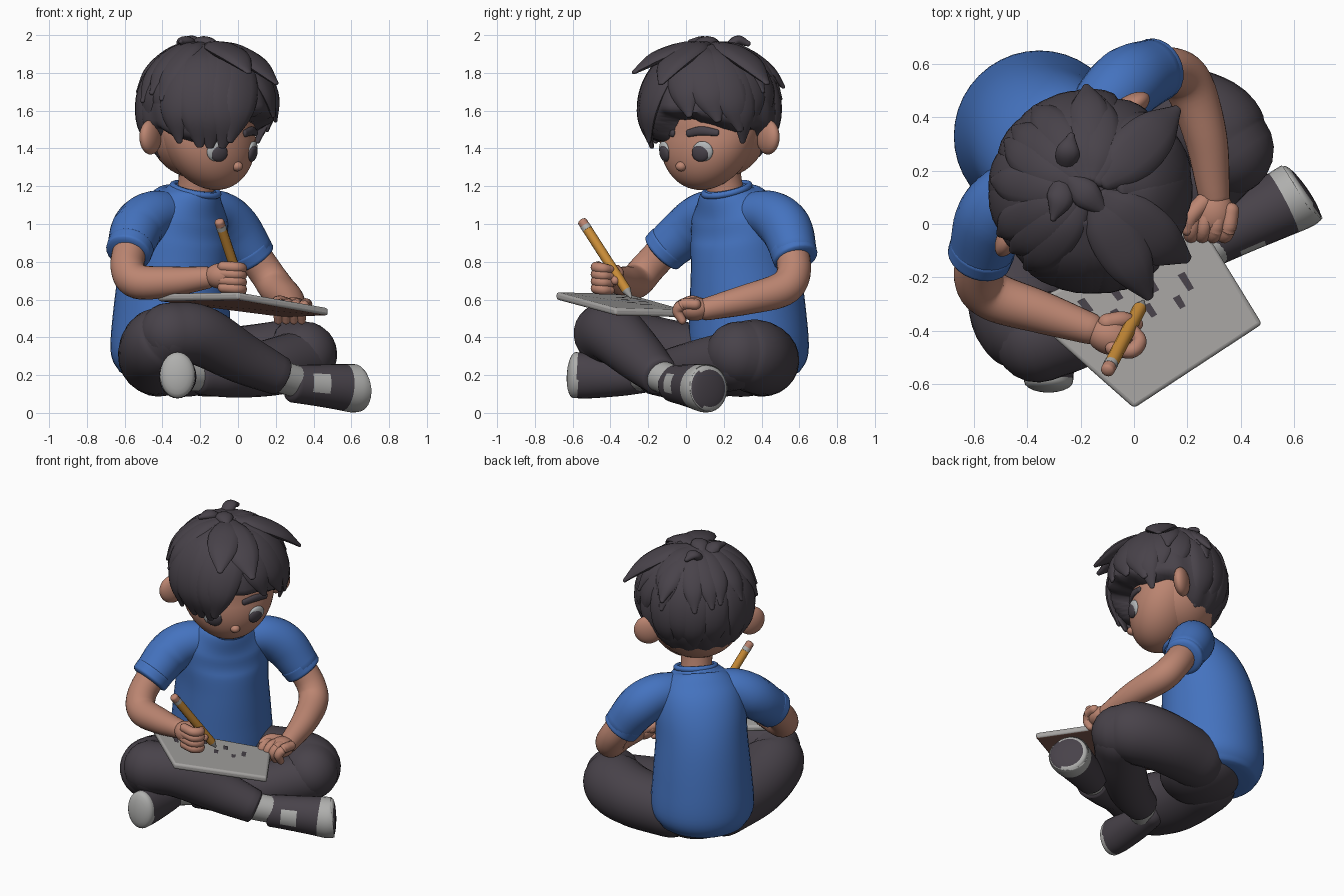
import bpy, bmesh, math, random
from mathutils import Vector, Matrix

if "Cube" in bpy.data.objects:
    bpy.data.objects.remove(bpy.data.objects["Cube"])
random.seed(4)

def material(name, rgb):
    m = bpy.data.materials.new(name)
    m.diffuse_color = (*rgb, 1)
    m.use_nodes = True
    m.node_tree.nodes["Principled BSDF"].inputs["Base Color"].default_value = m.diffuse_color
    return m

DARK = material("dark charcoal", (.065, .055, .068))
SKIN = material("skin", (.5, .235, .165))
BLUE = material("shirt blue", (.058, .17, .52))
GREY = material("shoe grey", (.43, .43, .42))
PAPER = material("paper grey", (.38, .37, .36))
ORANGE = material("pencil orange", (.6, .27, .04))
BROWN = material("board brown", (.25, .12, .09))
WHITE = material("eye white", (.45, .47, .48))

def finish(name, bm, mats, rule=None, angle=50):
    bmesh.ops.recalc_face_normals(bm, faces=bm.faces)
    for f in bm.faces:
        f.smooth = True
        if rule:
            f.material_index = rule(f.calc_center_median())
    me = bpy.data.meshes.new(name)
    bm.to_mesh(me)
    bm.free()
    ob = bpy.data.objects.new(name, me)
    bpy.context.collection.objects.link(ob)
    for m in mats:
        me.materials.append(m)
    me.set_sharp_from_angle(angle=math.radians(angle))
    return ob

def ball(name, c, r, mat, rot=0.0, pitch=0.0, shape=None, seg=32):
    bm = bmesh.new()
    bmesh.ops.create_uvsphere(bm, u_segments=seg, v_segments=seg * 2 // 3, radius=1)
    if shape:
        for v in bm.verts:
            v.co = shape(v.co)
    m = Matrix.Translation(c) @ Matrix.Rotation(rot, 4, 'Z') @ Matrix.Rotation(pitch, 4, 'X') @ Matrix.Diagonal((*r, 1))
    bm.transform(m)
    return finish(name, bm, [mat])

def spline(vals, steps):
    """Catmull-Rom resampling of a list of vectors."""
    vals = [Vector(v) for v in vals]
    p = [vals[0] * 2 - vals[1]] + vals + [vals[-1] * 2 - vals[-2]]
    out = []
    for i in range(1, len(p) - 2):
        a, b, c, d = p[i - 1:i + 3]
        for k in range(steps):
            t = k / steps
            out.append(.5 * (2 * b + (c - a) * t + (2 * a - 5 * b + 4 * c - d) * t * t + (3 * b - a - 3 * c + d) * t ** 3))
    return out + [vals[-1]]

def loft(name, pts, radii, mats, up=(.37, .81, .45), ups=None, n=24, steps=6, ends=(1, 1), rule=None):
    """Elliptical tube through points, with rounded ends; radii are (side, up) or a number."""
    radii = [(r, r, 0) if isinstance(r, (int, float)) else (r[0], r[1], 0) for r in radii]
    P, R = spline(pts, steps), spline(radii, steps)
    U = spline(ups, steps) if ups else [Vector(up)] * len(P)
    T = [(P[min(i + 1, len(P) - 1)] - P[max(i - 1, 0)]).normalized() for i in range(len(P))]
    rings = [(P[i], R[i], T[i], U[i]) for i in range(len(P))]
    def cap(i, sgn, k):
        h = min(R[i][0], R[i][1]) * k
        return [(P[i] + T[i] * sgn * h * math.sin(a), R[i] * math.cos(a), T[i], U[i])
                for a in (.3, .6, .9, 1.2, 1.45)]
    rings = cap(0, -1, ends[0])[::-1] + rings + cap(-1, 1, ends[1])
    bm = bmesh.new()
    loops = []
    for p, r, t, u in rings:
        s = t.cross(u).normalized()
        w = s.cross(t).normalized()
        loops.append([bm.verts.new(p + s * r[0] * math.cos(2 * math.pi * j / n) + w * r[1] * math.sin(2 * math.pi * j / n)) for j in range(n)])
    for a, b in zip(loops, loops[1:]):
        for j in range(n):
            bm.faces.new((a[j], a[(j + 1) % n], b[(j + 1) % n], b[j]))
    bm.faces.new(loops[0])
    bm.faces.new(loops[-1])
    return finish(name, bm, mats, rule)

# ---- torso: (height, forward offset, half width, half depth), facing +x -y
F = Vector((.707, -.707, 0))
rows = [(.22, -.485, .27, .27), (.32, -.485, .318, .315), (.55, -.475, .305, .31), (.78, -.455, .285, .29),
        (.95, -.42, .28, .255), (1.07, -.37, .255, .20), (1.15, -.33, .18, .155), (1.19, -.32, .125, .125)]
loft("shirt_body", [(F.x * v - .015, F.y * v - .01, z) for z, v, a, b in rows], [(a, b) for z, v, a, b in rows],
     [BLUE], up=F, n=40, ends=(.1, .1))
bpy.ops.mesh.primitive_torus_add(major_radius=.122, minor_radius=.018, major_segments=36, minor_segments=10,
                                 location=(-.225, .215, 1.182), rotation=(.2, .2, 0))
collar = bpy.context.object
collar.name = "shirt_collar"
collar.data.materials.append(BLUE)
bpy.ops.object.shade_smooth()
loft("neck", [(-.23, .22, 1.1), (-.22, .2, 1.22), (-.2, .17, 1.36)], [.105, .097, .11], [SKIN])
ball("pelvis", (-.29, .29, .25), (.27, .25, .165), DARK, math.radians(45))

# ---- arms and sleeves
loft("sleeve_right", [(-.34, .19, 1.06), (-.45, .11, 1.045), (-.53, .025, .98), (-.575, -.11, .865)], [.11, .13, .137, .12], [BLUE], ends=(1, .2))
loft("sleeve_left", [(-.18, .34, 1.06), (-.1, .45, 1.045), (-.02, .53, .975), (.075, .575, .84)], [.11, .13, .137, .12], [BLUE], ends=(1, .2))
loft("cuff_right", [(-.567, -.09, .885), (-.58, -.125, .85)], [.124, .122], [BLUE], ends=(.2, .2))
loft("cuff_left", [(.055, .565, .865), (.085, .58, .82)], [.123, .12], [BLUE], ends=(.2, .2))
loft("arm_right", [(-.565, -.08, .9), (-.585, -.2, .77), (-.53, -.27, .695), (-.35, -.33, .695), (-.17, -.39, .715)],
     [.09, .09, .092, .08, .06], [SKIN])
loft("arm_left", [(.06, .56, .87), (.15, .57, .74), (.21, .51, .655), (.27, .32, .6), (.3, .11, .55)],
     [.09, .09, .092, .08, .06], [SKIN])

# ---- hands with curled fingers
ball("hand_right", (-.09, -.42, .725), (.09, .07, .068), SKIN, -.3)
ball("hand_left", (.295, .045, .55), (.078, .09, .062), SKIN)
for i in range(4):
    z = .775 - .037 * i
    loft("finger_right", [(-.08, -.465, z), (-.01, -.475, z - .005), (.02, -.44, z - .01), (.0, -.4, z - .015)],
         [.028, .029, .028, .022], [SKIN], n=12)
    k = .046 * (i - 1.5)
    loft("finger_left", [(.295 + k, .05, .575), (.285 + k, -.015, .575), (.275 + k * .9, -.045, .54), (.275 + k * .9, -.02, .49)],
         [.03, .03, .028, .022], [SKIN], n=12)
loft("thumb_right", [(-.1, -.37, .75), (-.04, -.36, .735), (.01, -.375, .70)], [.035, .032, .024], [SKIN], n=12)
loft("thumb_left", [(.26, .08, .575), (.215, .03, .59), (.2, -.02, .58)], [.035, .032, .024], [SKIN], n=12)

# ---- pencil with eraser, ferrule and tip
A, B = Vector((-.1, -.55, 1.015)), Vector((.035, -.29, .61))
def on_pencil(t):
    return A.lerp(B, t)
loft("pencil_body", [on_pencil(.11), on_pencil(.9)], [.026, .026], [ORANGE], n=10, ends=(.05, .05))
loft("pencil_ferrule", [on_pencil(.06), on_pencil(.11)], [.027, .027], [GREY], n=12, ends=(.05, .05))
loft("pencil_eraser", [on_pencil(.01), on_pencil(.07)], [.026, .026], [SKIN], n=12, ends=(.6, .1))
loft("pencil_tip", [on_pencil(.9), on_pencil(1)], [.026, .006], [GREY], n=10, ends=(.05, .5))

# ---- drawing board, brown underneath, with pencil marks on top
C = [Vector(c) for c in ((0, -.69, .64), (.48, -.375, .555), (.25, .0, .545), (-.43, -.31, .632))]
def on_board(s, t, h=0):
    return C[0].lerp(C[1], s).lerp(C[3].lerp(C[2], s), t) + Vector((0, 0, h))
bm = bmesh.new()
top = [bm.verts.new(c) for c in C]
low = [bm.verts.new(c - Vector((0, 0, .04))) for c in C]
bm.faces.new(top)
under = bm.faces.new(low[::-1])
for i in range(4):
    bm.faces.new((top[i], low[i], low[(i + 1) % 4], top[(i + 1) % 4]))
bmesh.ops.recalc_face_normals(bm, faces=bm.faces)
under.material_index = 1
board = finish("drawing_board", bm, [PAPER, BROWN])
bev = board.modifiers.new("soft_edges", 'BEVEL')
bev.width, bev.segments = .014, 3
bm = bmesh.new()
for s, t in ((.25, .8), (.42, .78), (.6, .72), (.5, .55), (.66, .5), (.34, .62), (.76, .62), (.15, .7)):
    d = random.uniform(.05, .08)
    bm.faces.new([bm.verts.new(on_board(s + a, t + b, .006)) for a, b in ((-.018, -d), (.018, -d), (.03, d), (-.012, d))])
finish("pencil_marks", bm, [DARK])

# ---- crossed legs
loft("thigh_right", [(-.42, .2, .27), (-.44, -.1, .30), (-.42, -.33, .36), (-.36, -.42, .41)], [.185, .195, .195, .17], [DARK])
loft("shin_right", [(-.36, -.43, .42), (-.2, -.37, .41), (.02, -.24, .29), (.22, -.14, .195)], [.165, .16, .135, .105], [DARK], ends=(1, .25))
loft("thigh_left", [(-.17, .4, .26), (.1, .41, .28), (.28, .36, .3), (.35, .28, .31)], [.175, .19, .195, .175], [DARK])
loft("shin_left", [(.34, .26, .28), (.17, .08, .24), (-.03, -.08, .21), (-.2, -.17, .2)], [.16, .15, .13, .105], [DARK], ends=(1, .4))
loft("sock_right", [(.2, -.15, .2), (.31, -.06, .165)], [.085, .085], [GREY], ends=(.1, .1))
loft("sock_left", [(-.2, -.17, .2), (-.3, -.26, .2)], [.085, .085], [GREY], ends=(.5, .5))

# ---- shoes: grey toe rim and patch on one, grey toe end on the other
S0 = Vector((.29, -.06, .155))
axis = (Vector((.64, .12, .13)) - S0).normalized()
side = axis.cross(Vector((0, 0, 1)))
def shoe_rule(c):
    d = c - S0
    t = d.dot(axis)
    patch = .07 < t < .17 and d.dot(side) > .04 and abs(d.z) < .05
    return 1 if (t > .3 and (d - axis * t).length > .104) or patch else 0
loft("shoe_right", [S0, S0 + axis * .12, S0 + axis * .26, (.61, .105, .13), (.63, .118, .13)],
     [.1, .108, .12, .128, .12], [DARK, GREY], up=(0, 0, 1), n=32, steps=8, ends=(.3, .2), rule=shoe_rule)
loft("shoe_left", [(-.31, -.2, .2), (-.315, -.34, .19), (-.32, -.5, .195), (-.32, -.59, .2)],
     [(.085, .09), (.095, .1), (.098, .118), (.092, .122)], [DARK, GREY], up=(0, 0, 1), n=32, steps=8,
     ends=(.8, .45), rule=lambda c: int(c.y < -.575))

# ---- head, in its own frame: u sideways, v forward
YAW = math.radians(47)
H = Vector((-.165, .125, 0))
def head(u, v, z):
    return H + Matrix.Rotation(YAW, 3, 'Z') @ Vector((u, -v, z))
def jaw(c):
    t = max(0, -c.z)
    return Vector((c.x * (1 - .08 * t), c.y - .3 * t, c.z))
def face_v(u, z):
    t = (1.48 - z) / .3
    return .225 * (math.sqrt(max(0, 1 - (u / .29) ** 2 - t * t)) + .3 * max(0, t))
ball("head", head(0, 0, 1.48), (.29, .225, .3), SKIN, YAW, shape=jaw, seg=48)
ball("skull_back", head(0, -.06, 1.5), (.28, .25, .26), SKIN, YAW)
ball("nose", head(0, face_v(0, 1.305) - .002, 1.305), (.03, .03, .026), SKIN, YAW)
for s in (-1, 1):
    ball("ear", head(s * .325, -.105, 1.46), (.09, .045, .092), SKIN, YAW - s * .25)
    v = face_v(s * .13, 1.375)
    ball("eye_white", head(s * .138, v - .008, 1.385), (.056, .02, .054), WHITE, YAW + s * .42, .2)
    ball("eye_iris", head(s * .13, v + .002, 1.374), (.048, .02, .045), DARK, YAW + s * .4, .2)
    brow = [(s * u, face_v(s * u, z) + .004, z) for u, z in ((.055, 1.48), (.13, 1.493), (.205, 1.483))]
    loft("eyebrow", [head(*b) for b in brow], [(.02, .012), (.024, .014), (.018, .012)], [DARK],
         ups=[head(*b) - head(0, 0, b[2]) for b in brow], n=12)

# ---- hair cap with a hairline that varies around the head and tucks in below it
LINE = [(-180, 1.29), (-125, 1.37), (-98, 1.52), (-80, 1.47), (-60, 1.45), (-24, 1.47), (-4, 1.59), (22, 1.59), (50, 1.55),
        (75, 1.5), (98, 1.52), (125, 1.37), (181, 1.29)]
def hairline(phi):
    for (a, za), (b, zb) in zip(LINE, LINE[1:]):
        if a <= phi <= b:
            return za + (zb - za) * (phi - a) / (b - a)
    return 1.3
def hair_shape(c):
    phi = math.atan2(c.x, -c.y)
    flat = math.hypot(c.x, c.y)
    k = 1 + .018 * flat * math.sin(15 * phi + 3 * c.z)
    drop = (hairline(math.degrees(phi)) - 1.6 - c.z * .35) / .06
    k -= .46 * min(1, max(0, drop + .3)) ** 2
    return Vector((c.x * k, c.y * k, c.z))
ball("hair_cap", head(0, 0, 1.6), (.365, .365, .35), DARK, YAW, shape=hair_shape, seg=80)

def lock(phi, th0, th1, w, lift=.04, sweep=0, thick=.035):
    """Tapered strand lying along the hair surface from the crown outward."""
    pts, ups = [], []
    for i in range(5):
        t = i / 4
        a, th = math.radians(phi + sweep * t), math.radians(th0 + (th1 - th0) * t)
        d = Vector((math.sin(a) * math.sin(th), math.cos(a) * math.sin(th), math.cos(th)))
        d *= .35 + lift * t * t
        pts.append(head(d.x, d.y, 1.6 + d.z))
        ups.append(head(d.x, d.y, d.z) - head(0, 0, 0))
    loft("hair_lock", pts, [(w * k, thick * j) for k, j in ((.45, .6), (.9, 1), (1, 1), (.8, .85), (.18, .3))],
         [DARK], ups=ups, n=12, steps=5)

# fringe swept to one side, side locks and raised tips
for a in ((-78, 25, 117, .1, .01, 4), (-58, 20, 121, .12, .01, 4), (-40, 20, 122, .12, .01, -4), (-20, 20, 121, .12, .02, -12),
          (-4, 20, 115, .11, .03, -22), (8, 20, 94, .1, .02, 18), (26, 20, 98, .11, .02, 24), (46, 20, 106, .11, .02, 24),
          (64, 20, 117, .09, .01, 12), (-18, 8, 66, .1, .15, 0), (2, 8, 72, .11, .12, 6), (82, 10, 72, .1, .12, 4),
          (130, 20, 72, .08, .06, 5)):
    lock(*a)
# crown and back of the head, two layers
for i in range(10):
    phi = 88 + i * 20.5
    side_on = abs(phi - 180) > 70
    lock(phi, 15, random.uniform(95, 104) if side_on else random.uniform(122, 134), .1, .0, random.uniform(-8, 8))
    lock(phi + 10, 8, random.uniform(62, 85), .08, .03, random.uniform(-10, 10))
# small tufts standing at the crown
loft("crown_tuft", [head(-.06, -.1, 1.92), head(-.1, -.06, 1.965), head(-.17, -.03, 1.965)],
     [.04, (.05, .03), .012], [DARK], up=(0, 0, 1), n=12)
loft("crown_tuft", [head(.0, -.12, 1.9), head(.05, -.16, 1.97), head(.1, -.19, 1.955)],
     [.035, (.045, .028), .015], [DARK], up=(0, 0, 1), n=12)
loft("crown_tuft", [head(-.02, -.08, 1.93), head(-.02, .0, 1.965), head(-.02, .1, 1.945)],
     [.035, (.055, .03), .015], [DARK], up=(0, 0, 1), n=12)
